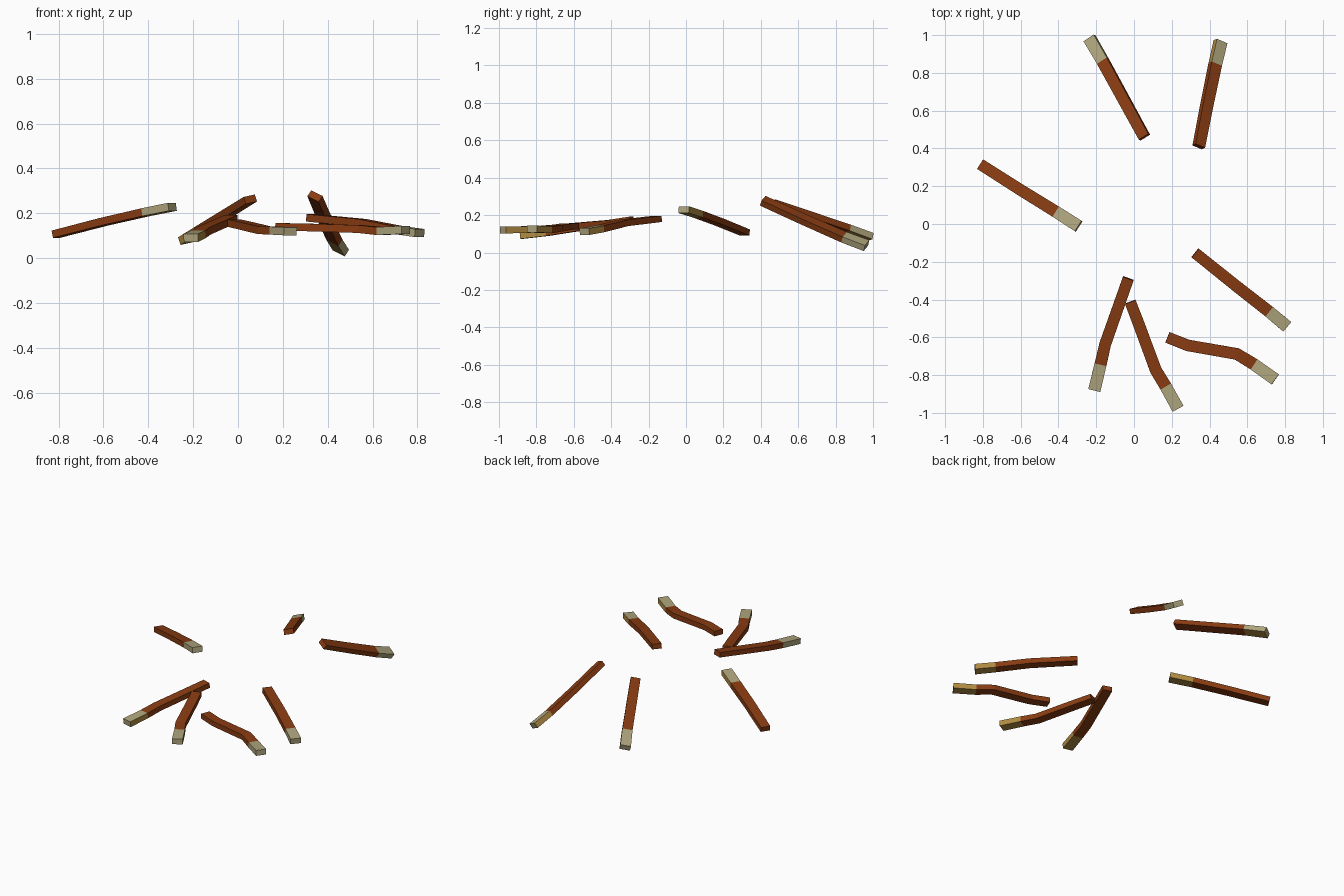
import bpy, bmesh, math
from mathutils import Vector, Quaternion

if "Cube" in bpy.data.objects:
    bpy.data.objects.remove(bpy.data.objects["Cube"])


def material(name, rgb):
    m = bpy.data.materials.new(name)
    m.diffuse_color = (*rgb, 1)
    m.use_nodes = True
    m.node_tree.nodes["Principled BSDF"].inputs["Base Color"].default_value = m.diffuse_color
    return m


MATS = [material("rust_brown", (0.25, 0.045, 0.006)),
        material("pale_tan", (0.43, 0.38, 0.205)),
        material("gold_tan", (0.43, 0.26, 0.055))]


def strip(name, path, roll=0):
    """Sweep a flat rectangle along the path; the last segment is the pale tip."""
    pts = [Vector(p) for p in path]
    bm = bmesh.new()
    rings = []
    n = len(pts)
    for i, p in enumerate(pts):
        t = Vector()
        if i > 0:
            t += (p - pts[i - 1]).normalized()
        if i < n - 1:
            t += (pts[i + 1] - p).normalized()
        t.normalize()
        right = t.cross(Vector((0, 0, 1))).normalized()
        right = Quaternion(t, math.radians(roll)) @ right
        up = right.cross(t)
        w = (0.030 + 0.003 * i / (n - 1)) * right
        h = (0.0165 + 0.0015 * i / (n - 1)) * up
        rings.append([bm.verts.new(p + q) for q in (w + h, h - w, -w - h, w - h)])
    # sides in order: top, left, bottom, right
    for i in range(n - 1):
        for k in range(4):
            a, b = rings[i], rings[i + 1]
            f = bm.faces.new((a[k], a[(k + 1) % 4], b[(k + 1) % 4], b[k]))
            if i == n - 2:
                f.material_index = (1, 2, 2, 1)[k]
    bm.faces.new(rings[0])
    bm.faces.new(rings[-1]).material_index = 1
    bmesh.ops.recalc_face_normals(bm, faces=bm.faces)
    me = bpy.data.meshes.new(name)
    bm.to_mesh(me)
    bm.free()
    for m in MATS:
        me.materials.append(m)
    bpy.context.collection.objects.link(bpy.data.objects.new(name, me))


# Each strip runs from its brown inner end to its pale tip
strip("back_left_strip", [(0.055, 0.46, 0.263), (-0.165, 0.862, 0.127), (-0.235, 0.982, 0.082)], -11)
strip("back_right_strip", [(0.343, 0.41, 0.277), (0.385, 0.627, 0.178),
                           (0.43, 0.845, 0.082), (0.458, 0.965, 0.037)], 27)
strip("left_strip", [(-0.812, 0.315, 0.107), (-0.60, 0.18, 0.162),
                     (-0.412, 0.064, 0.205), (-0.293, -0.012, 0.229)])
strip("right_strip", [(0.323, -0.153, 0.18), (0.55, -0.335, 0.158),
                      (0.714, -0.463, 0.126), (0.81, -0.543, 0.112)])
strip("front_right_strip", [(0.177, -0.60, 0.14), (0.286, -0.643, 0.138), (0.545, -0.688, 0.13),
                            (0.635, -0.743, 0.121), (0.748, -0.823, 0.126)])
strip("front_middle_strip", [(-0.02, -0.412, 0.157), (0.02, -0.516, 0.148), (0.116, -0.775, 0.125),
                             (0.168, -0.86, 0.123), (0.233, -0.978, 0.12)])
strip("front_left_strip", [(-0.03, -0.288, 0.176), (-0.153, -0.638, 0.122),
                           (-0.177, -0.743, 0.106), (-0.21, -0.88, 0.091)])
